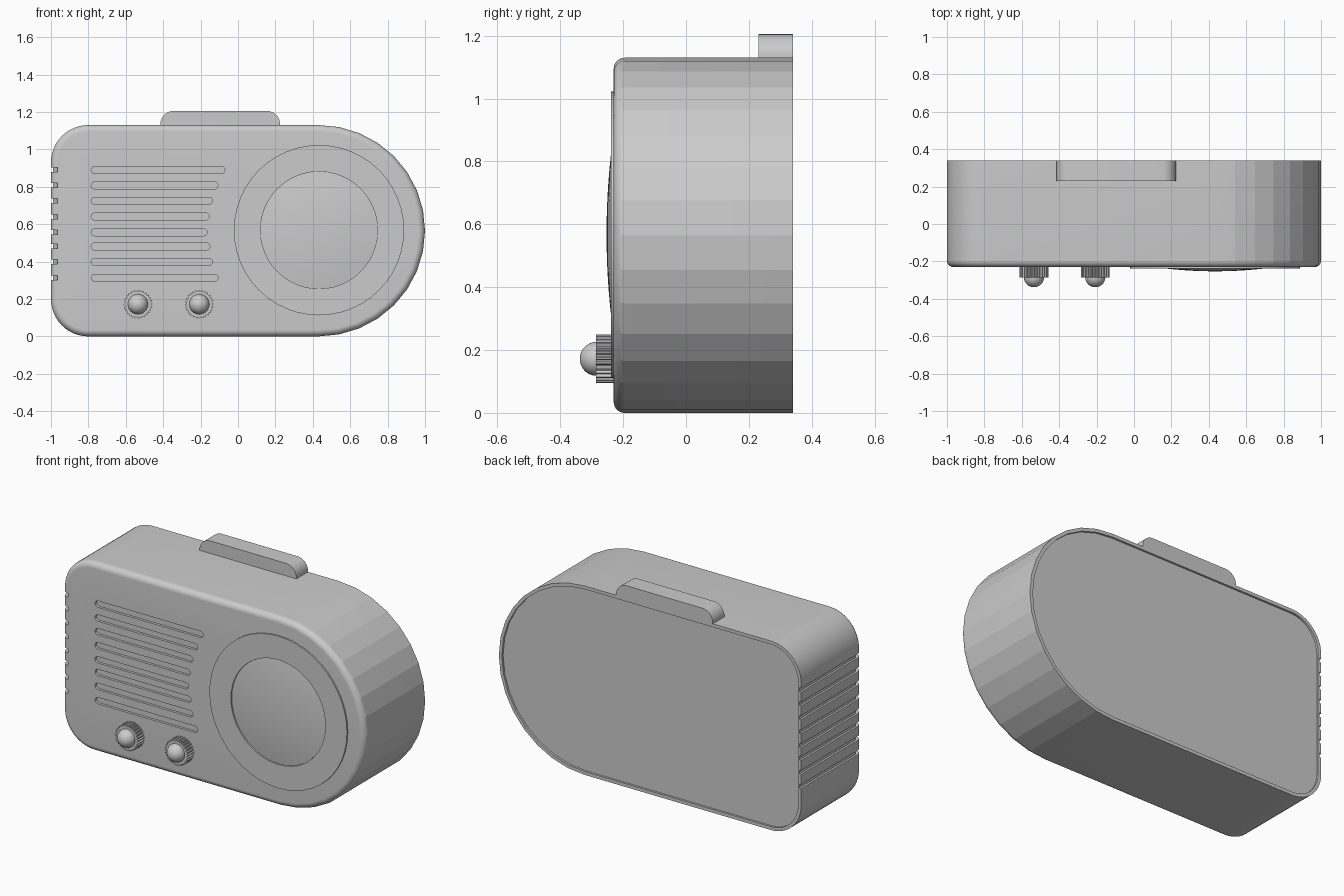
import bpy, bmesh
from math import sin, cos, pi, radians

if "Cube" in bpy.data.objects:
    bpy.data.objects.remove(bpy.data.objects["Cube"])

grey = bpy.data.materials.new("warm_grey")
grey.diffuse_color = (0.6, 0.6, 0.6, 1)
grey.use_nodes = True
grey.node_tree.nodes["Principled BSDF"].inputs["Base Color"].default_value = grey.diffuse_color


def finish(name, bm, angle=35):
    """Turn a bmesh into a named, coloured, angle-smoothed object."""
    bmesh.ops.recalc_face_normals(bm, faces=bm.faces)
    me = bpy.data.meshes.new(name)
    bm.to_mesh(me)
    bm.free()
    me.materials.append(grey)
    ob = bpy.data.objects.new(name, me)
    bpy.context.collection.objects.link(ob)
    smooth(ob, angle)
    return ob


def smooth(ob, angle):
    bpy.ops.object.select_all(action='DESELECT')
    ob.select_set(True)
    bpy.context.view_layer.objects.active = ob
    bpy.ops.object.shade_smooth_by_angle(angle=radians(angle))


def loft(bm, rings, cap_start=True, cap_end=True, closed=False):
    """Skin a list of equal-length point rings."""
    vs = [[bm.verts.new(p) for p in r] for r in rings]
    pairs = list(zip(vs, vs[1:])) + ([(vs[-1], vs[0])] if closed else [])
    for a, b in pairs:
        for i in range(len(a)):
            j = (i + 1) % len(a)
            bm.faces.new((a[i], a[j], b[j], b[i]))
    if cap_start:
        bm.faces.new(vs[0])
    if cap_end:
        bm.faces.new(vs[-1])


def arc(cx, cz, rx, rz, a0, a1, n):
    steps = [radians(a0 + (a1 - a0) * i / n) for i in range(n + 1)]
    return [(cx + rx * cos(a), cz + rz * sin(a)) for a in steps]


def at_y(pts, y):
    return [(x, y, z) for x, z in pts]


def circle(cx, cz, r, n):
    return arc(cx, cz, r, r, 0, 360, n)[:-1]


# Cabinet: rounded left corners, half-round right end, soft front edge
def outline(inset):
    r = 0.2 - inset
    return (arc(0.43, 0.565, 0.57 - inset, 0.565 - inset, -90, 90, 16)
            + arc(-0.8, 0.93, r, r, 90, 180, 12)
            + arc(-0.8, 0.2, r, r, 180, 270, 12))


BACK, FRONT, EDGE = 0.34, -0.23, 0.035
rings = [at_y(outline(0.02), BACK - 0.012), at_y(outline(0.02), BACK),
         at_y(outline(0), BACK)]
for i in range(11):
    a = pi / 2 * i / 10
    rings.append(at_y(outline(EDGE * (1 - cos(a))), FRONT + EDGE * (1 - sin(a))))
bm = bmesh.new()
loft(bm, rings)
cabinet = finish("cabinet", bm)

# Grille slots in the front and matching grooves down the left side
slot_z = [0.89, 0.807, 0.725, 0.641, 0.557, 0.481, 0.398, 0.313]
slot_end = [-0.07, -0.107, -0.137, -0.155, -0.165, -0.15, -0.137, -0.107]
bm = bmesh.new()
for z, end in zip(slot_z, slot_end):
    r = 0.019
    slot = (arc(end - r, z, r, r, -90, 90, 8)
            + arc(-0.785 + r, z, r, r, 90, 270, 8))
    loft(bm, [at_y(slot, -0.3), at_y(slot, FRONT + 0.015)])
    groove = [(-1.1, 0.4), (-0.988, 0.4), (-0.988, -0.19),
              (-0.965, -0.222), (-0.965, -0.3), (-1.1, -0.3)]
    loft(bm, [[(x, y, z + s) for x, y in groove] for s in (-0.012, 0.012)])
cutter = finish("slot_cutter", bm)
cutter.hide_render = True
bpy.context.view_layer.objects.active = cabinet
cut = cabinet.modifiers.new("slots", 'BOOLEAN')
cut.operation, cut.solver, cut.object = 'DIFFERENCE', 'EXACT', cutter
bpy.ops.object.modifier_apply(modifier=cut.name)
bpy.data.objects.remove(cutter)
smooth(cabinet, 10.3)

# Dial: raised flat ring round a shallow domed face
DX, DZ = 0.433, 0.568
bm = bmesh.new()
loft(bm, [at_y(circle(DX, DZ, r, 48), y) for r, y in
          ((0.455, -0.225), (0.455, -0.239), (0.313, -0.239), (0.313, -0.225))],
     False, False, True)
finish("dial_ring", bm)
bm = bmesh.new()
R = 0.311
loft(bm, [at_y(circle(DX, DZ, R, 48), -0.225)]
     + [at_y(circle(DX, DZ, R * t, 48), -0.253 + 0.021 * t * t)
        for t in (1, 0.85, 0.7, 0.55, 0.4, 0.25, 0.1)])
finish("dial_face", bm)

# Two knurled knobs with round caps
for x, side in ((-0.535, "left"), (-0.207, "right")):
    z, teeth = 0.172, 28
    gear = []
    for i in range(teeth * 4):
        a = 2 * pi * i / (teeth * 4)
        r = 0.077 if i % 4 < 2 else 0.069
        gear.append((x + r * cos(a), z + r * sin(a)))
    bm = bmesh.new()
    loft(bm, [at_y(gear, -0.22), at_y(gear, -0.286)])
    finish(side + "_knob", bm, 20)
    bm = bmesh.new()
    loft(bm, [at_y(circle(x, z, 0.054 * cos(a), 32), -0.284 - 0.054 * sin(a))
              for a in [radians(d) for d in range(0, 89, 8)]])
    finish(side + "_knob_cap", bm)

# Carry grip on top, flush with the back
grip = ([(-0.415, 1.12), (0.225, 1.12)]
        + arc(0.155, 1.135, 0.07, 0.07, 0, 90, 10)
        + arc(-0.345, 1.135, 0.07, 0.07, 90, 180, 10))
bm = bmesh.new()
loft(bm, [at_y(grip, 0.23), at_y(grip, BACK)])
finish("top_grip", bm)
